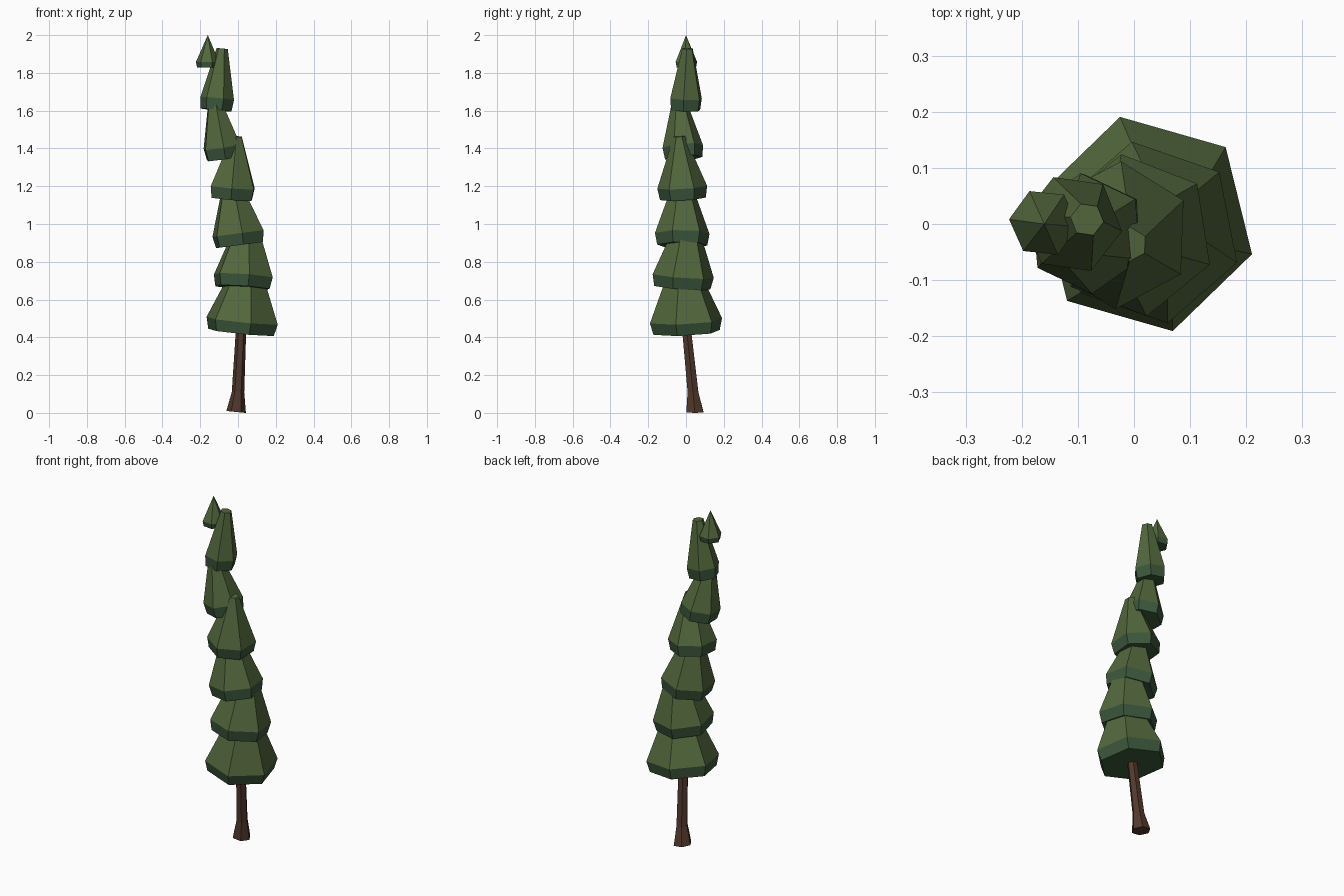
import bpy, bmesh
from math import cos, sin, radians
from mathutils import Vector, Matrix

if "Cube" in bpy.data.objects:
    bpy.data.objects.remove(bpy.data.objects["Cube"])


def material(name, color):
    m = bpy.data.materials.new(name)
    m.diffuse_color = (*color, 1)
    m.use_nodes = True
    m.node_tree.nodes["Principled BSDF"].inputs["Base Color"].default_value = m.diffuse_color
    return m


UPPER = material("needles", (0.085, 0.135, 0.045))
SKIRT = material("needle_skirt", (0.045, 0.095, 0.045))
BARK = material("bark", (0.085, 0.04, 0.025))


def loft(name, rings, mats, tip=None):
    """Join six-sided rings (centre, radius, angle, tilt normal) into a closed faceted solid."""
    bm = bmesh.new()
    loops = []
    for centre, r, ang, normal in rings:
        tilt = Vector((0, 0, 1)).rotation_difference(Vector(normal)).to_matrix()
        loops.append([bm.verts.new(Vector(centre) + tilt @ Vector(
            (r * cos(radians(ang + 60 * i)), r * sin(radians(ang + 60 * i)), 0)))
            for i in range(6)])
    bm.faces.new(loops[0][::-1])
    for k, (a, b) in enumerate(zip(loops, loops[1:])):
        for i in range(6):
            j = (i + 1) % 6
            f = bm.faces.new((a[i], a[j], b[j], b[i]))
            f.material_index = min(k, len(mats) - 1)
    if tip:
        apex = bm.verts.new(tip)
        for i in range(6):
            f = bm.faces.new((loops[-1][i], loops[-1][(i + 1) % 6], apex))
            f.material_index = len(mats) - 1
    else:
        bm.faces.new(loops[-1]).material_index = len(mats) - 1
    bmesh.ops.recalc_face_normals(bm, faces=bm.faces)
    me = bpy.data.meshes.new(name)
    bm.to_mesh(me)
    bm.free()
    for m in mats:
        me.materials.append(m)
    ob = bpy.data.objects.new(name, me)
    bpy.context.collection.objects.link(ob)


# Leaning trunk with a flared foot
UP = (0, 0, 1)
loft("trunk", [((-0.01, 0.047, 0.005), 0.052, 0, (0.1, 0, 1)),
               ((0.0, 0.037, 0.11), 0.033, 0, UP),
               ((0.02, -0.005, 0.52), 0.026, 0, UP)], [BARK])

# Foliage tiers: widest-ring centre, radius, angle, tilt (x, y), height above the ring, top radius
tiers = [
    ((0.022, 0.0, 0.488), 0.197, -16, (0.10, -0.05), 0.32, 0.06),
    ((0.028, -0.015, 0.725), 0.165, -19, (0.07, 0.07), 0.30, 0.05),
    ((0.0, -0.02, 0.95), 0.146, -21, (-0.13, 0.0), 0.28, 0.045),
    ((-0.028, -0.02, 1.195), 0.132, 28, (0.08, -0.06), 0.27, 0.03),
    ((-0.085, -0.017, 1.41), 0.108, 35, (-0.16, -0.08), 0.27, 0.03),
    ((-0.11, 0.0, 1.665), 0.09, -8, (0.10, 0.03), 0.265, 0.03),
]
for n, (c, r, ang, (tx, ty), h, top) in enumerate(tiers, 1):
    axis = Vector((tx, ty, 1)).normalized()
    c = Vector(c)
    loft(f"foliage_tier_{n}", [(c - axis * 0.062, r * 0.92, ang, axis),
                               (c, r, ang, axis),
                               (c + axis * h, top, ang, axis)], [SKIRT, UPPER])

# Pointed drooping tip beside the top tier
loft("tip", [((-0.161, 0.002, 1.828), 0.056, -6, UP),
             ((-0.161, 0.002, 1.858), 0.062, -6, UP)], [SKIRT, UPPER], (-0.16, 0.0, 2.0))
